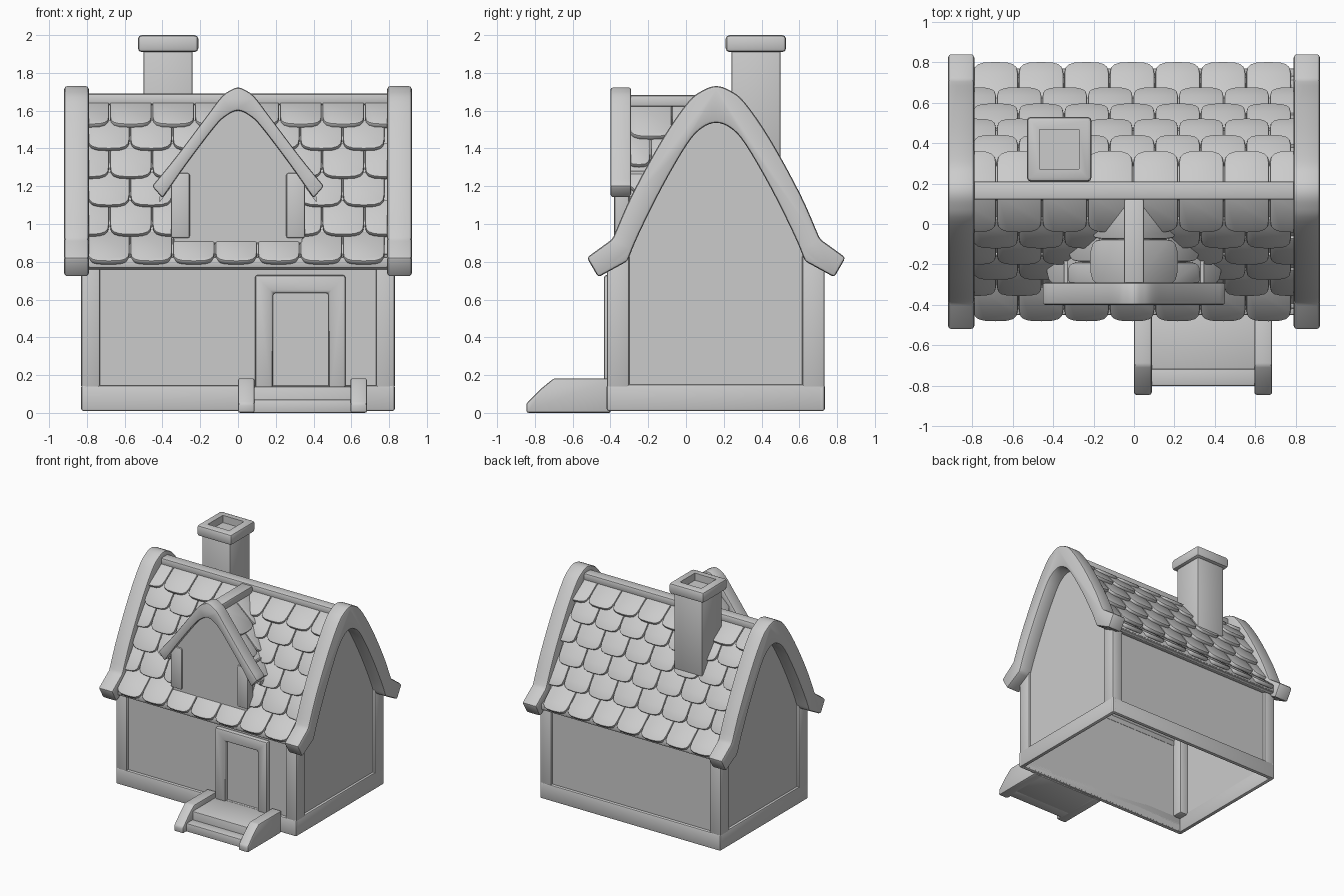
import bpy, bmesh, math
from mathutils import Vector

if "Cube" in bpy.data.objects:
    bpy.data.objects.remove(bpy.data.objects["Cube"])

CY = 0.16  # ridge line of the house in y


def finish(bm, name, bevel=0.0, seg=2):
    bmesh.ops.recalc_face_normals(bm, faces=bm.faces)
    if bevel:
        edges = [e for e in bm.edges if len(e.link_faces) == 2 and e.calc_face_angle(0) > 0.5]
        bmesh.ops.bevel(bm, geom=edges, offset=bevel, segments=seg, profile=0.5,
                        affect='EDGES', clamp_overlap=True)
    me = bpy.data.meshes.new(name)
    bm.to_mesh(me)
    bm.free()
    ob = bpy.data.objects.new(name, me)
    bpy.context.collection.objects.link(ob)
    return ob


def prism(name, pts, axis, lo, hi, bevel=0.0):
    """Extrude a profile: (y,z) points along x, or (x,z) points along y."""
    bm = bmesh.new()
    put = (lambda p, t: (t, p[0], p[1])) if axis == 'x' else (lambda p, t: (p[0], t, p[1]))
    a = [bm.verts.new(put(p, lo)) for p in pts]
    b = [bm.verts.new(put(p, hi)) for p in pts]
    bm.faces.new(a)
    bm.faces.new(b[::-1])
    for i in range(len(pts)):
        j = (i + 1) % len(pts)
        bm.faces.new((a[i], b[i], b[j], a[j]))
    return finish(bm, name, bevel)


def box(name, x, y, z, bevel=0.012):
    return prism(name, [(x[0], z[0]), (x[1], z[0]), (x[1], z[1]), (x[0], z[1])], 'y', y[0], y[1], bevel)


def mirrored(half):
    """Half profile starting on the centre line -> full left-to-right profile."""
    return [(-d, z) for d, z in half[:0:-1]] + list(half)


def smooth(pts, n=4):
    """Catmull-Rom curve through points."""
    v = [Vector(p) for p in pts]
    v = [2 * v[0] - v[1]] + v + [2 * v[-1] - v[-2]]
    out = []
    for i in range(1, len(v) - 2):
        a, b, c, d = v[i - 1:i + 3]
        for k in range(n):
            t = k / n
            out.append(0.5 * (2 * b + (c - a) * t + (2 * a - 5 * b + 4 * c - d) * t * t
                              + (3 * b - a - 3 * c + d) * t ** 3))
    return [tuple(p) for p in out] + [tuple(v[-2])]


def arch(outer, inner, ends):
    o, i = smooth(mirrored(outer)), smooth(mirrored(inner))
    left = [(-d, z) for d, z in ends]
    return o + list(ends) + i[::-1] + left[::-1]


def shift(pts):
    return [(d + CY, z) for d, z in pts]


def tile(bm, low, high, side, width, drop=0.025, over=0.05, thick=0.035):
    """One roof shingle with a rounded lower end, lying from low up to high."""
    low, high, side = Vector(low), Vector(high), Vector(side)
    n = side.cross(high - low).normalized()
    if n.z < 0:
        n = -n
    high = high - n * drop
    up = (high - low).normalized()
    length = (high - low).length + over
    a, r = width / 2 - 0.002, 0.075
    outline = [(a, length)]
    for k in range(9):
        t = math.pi * k / 8
        c, s = math.cos(t), math.sin(t)
        outline.append((math.copysign(a * abs(c) ** 0.65, c), r - r * max(s, 0) ** 0.65))
    outline.append((-a, length))
    top = [bm.verts.new(low + side * x + up * u) for x, u in outline]
    bot = [bm.verts.new(v.co - n * thick) for v in top]
    bm.faces.new(top)
    bm.faces.new(bot[::-1])
    for i in range(len(top)):
        j = (i + 1) % len(top)
        bm.faces.new((top[i], bot[i], bot[j], top[j]))


# Base beams
for name, y in (("front", (-0.42, -0.385)), ("back", (0.70, 0.735))):
    box("base_beam_" + name, (-0.83, 0.83), y, (0.01, 0.145))
for name, x in (("left", (-0.83, -0.795)), ("right", (0.795, 0.83))):
    box("base_beam_" + name, x, (-0.42, 0.735), (0.01, 0.15))

# Wall panels
box("front_wall", (-0.8, 0.8), (-0.395, -0.385), (0.02, 0.84), 0)
box("back_wall", (-0.8, 0.8), (0.70, 0.71), (0.02, 0.84), 0)
gable = shift(mirrored([(0, 1.6), (0.1, 1.57), (0.22, 1.42), (0.35, 1.19), (0.44, 1.0),
                        (0.55, 0.82), (0.55, 0.02)]))
for name, x in (("left", -0.81), ("right", 0.80)):
    prism("gable_wall_" + name, gable, 'x', x, x + 0.01)

# Corner posts
for sx in (-1, 1):
    xs = sorted((sx * 0.73, sx * 0.83))
    for y in ((-0.418, -0.30), (0.615, 0.733)):
        box("corner_post", xs, y, (0.13, 0.84))

# Curved gable trims with kicked-out eaves
trim = shift(arch([(0, 1.73), (0.07, 1.708), (0.15, 1.645), (0.285, 1.45), (0.445, 1.158), (0.55, 0.92)],
                  [(0, 1.535), (0.075, 1.508), (0.153, 1.423), (0.286, 1.195), (0.41, 0.946), (0.47, 0.803)],
                  [(0.685, 0.822), (0.625, 0.718)]))
prism("gable_trim_left", trim, 'x', -0.92, -0.79, 0.016)
prism("gable_trim_right", trim, 'x', 0.79, 0.92, 0.016)

# Main roof underlay
rows = [(0.645, 0.805), (0.52, 0.945), (0.44, 1.10), (0.365, 1.25), (0.285, 1.40), (0.205, 1.53), (0.05, 1.665)]
under = [(0, 1.64)] + [(d - 0.035, z - 0.03) for d, z in rows[-2::-1]]
under2 = [(0, 1.61)] + [(d - 0.06, z - 0.045) for d, z in rows[-2::-1]]
prism("roof_underlay", shift(mirrored(under) + mirrored(under2)[::-1]), 'x', -0.80, 0.80)

# Main roof shingles, staggered by row, left out inside the dormer
W = 0.225
for side in (-1, 1):
    bm = bmesh.new()
    for i in range(6):
        (d0, z0), (d1, z1) = rows[i], rows[i + 1]
        start, count = (-0.797, 7) if i % 2 == 0 else (-0.905, 8)
        for k in range(count):
            x = start + W * (k + 0.5)
            if side < 0 and 1 <= i <= 3 and abs(x) < 0.25:
                continue
            tile(bm, (x, CY + side * d0, z0), (x, CY + side * d1, z1), (1, 0, 0), W,
                 over=0.02 if i == 5 else 0.05)
    finish(bm, "roof_shingles_front" if side < 0 else "roof_shingles_back", 0.009)

# Ridge cap and eave beams
box("ridge_cap", (-0.8, 0.8), (0.12, 0.21), (1.63, 1.69))
for s in (-1, 1):
    ys = sorted((CY + s * 0.61, CY + s * 0.54))
    box("eave_beam", (-0.8, 0.8), ys, (0.765, 0.825))

# Dormer: arched trim, front, sides, posts
dtrim = arch([(0, 1.722), (0.04, 1.708), (0.09, 1.67), (0.17, 1.565), (0.33, 1.353), (0.455, 1.2)],
             [(0, 1.6), (0.064, 1.572), (0.127, 1.51), (0.275, 1.315), (0.40, 1.137)], [])
prism("dormer_trim", dtrim, 'y', -0.40, -0.29, 0.012)
prism("dormer_front", mirrored([(0, 1.63), (0.06, 1.61), (0.17, 1.5), (0.34, 1.28), (0.34, 0.9)]),
      'y', -0.367, -0.355)
for s in (-1, 1):
    xs = sorted((s * 0.255, s * 0.355))
    box("dormer_post", xs, (-0.38, -0.30), (0.925, 1.27))
    xs = sorted((s * 0.33, s * 0.345))
    prism("dormer_side", [(-0.36, 0.92), (-0.36, 1.28), (-0.17, 1.28)], 'x', *xs)

# Dormer roof: underlay, shingles, ridge
drows = [(0.435, 1.175), (0.33, 1.315), (0.22, 1.465), (0.03, 1.665)]
du = [(0, 1.65)] + [(d - 0.02, z - 0.03) for d, z in drows[-2::-1]]
prism("dormer_underlay", mirrored(du) + [(x, z - 0.03) for x, z in mirrored(du)[::-1]], 'y', -0.30, -0.04)


def roof_y(z):
    for (d0, z0), (d1, z1) in zip(rows, rows[1:]):
        if z <= z1:
            return CY - (d0 + (d1 - d0) * (z - z0) / (z1 - z0))
    return CY


bm = bmesh.new()
for s in (-1, 1):
    for i in range(3):
        (x0, z0), (x1, z1) = drows[i], drows[i + 1]
        for k in range(3):
            y = -0.30 + W * (k + (0.5 if i % 2 == 0 else 0.0))
            y0, y1 = max(y - W / 2, -0.31), min(y + W / 2, 0.10)
            if y0 < roof_y((z0 + z1) / 2):
                ym = (y0 + y1) / 2
                tile(bm, (s * x0, ym, z0), (s * x1, ym, z1), (0, 1, 0), y1 - y0,
                     over=0.01 if i == 2 else 0.04)
finish(bm, "dormer_shingles", 0.008)
box("dormer_ridge", (-0.05, 0.05), (-0.31, 0.125), (1.62, 1.682))

# Chimney with hollow cap
box("chimney", (-0.50, -0.24), (0.24, 0.50), (1.28, 1.93))
cap = box("chimney_cap", (-0.53, -0.21), (0.21, 0.53), (1.91, 2.0), 0.02)
bm = bmesh.new()
bm.from_mesh(cap.data)
top = max((f for f in bm.faces if f.normal.z > 0.99), key=lambda f: f.calc_area())
bmesh.ops.inset_region(bm, faces=[top], thickness=0.06)
hole = bmesh.ops.extrude_discrete_faces(bm, faces=[top])['faces'][0]
bmesh.ops.translate(bm, verts=hole.verts, vec=(0, 0, -0.06))
bm.to_mesh(cap.data)
bm.free()

# Door, frame
box("door", (0.17, 0.50), (-0.405, -0.39), (0.13, 0.65), 0)
frame = [(0.09, 0.13), (0.09, 0.73), (0.57, 0.73), (0.57, 0.13),
         (0.48, 0.13), (0.48, 0.635), (0.185, 0.635), (0.185, 0.13)]
prism("door_frame", frame, 'y', -0.435, -0.385, 0.015)

# Steps with sloped side blocks
box("upper_step", (0.07, 0.62), (-0.72, -0.40), (0.0, 0.14), 0.008)
box("lower_step", (0.07, 0.62), (-0.80, -0.70), (0.0, 0.07), 0.008)
cheek = [(-0.845, 0), (-0.845, 0.05), (-0.765, 0.13), (-0.70, 0.183), (-0.40, 0.183), (-0.40, 0)]
prism("step_side_left", cheek, 'x', 0.0, 0.088, 0.012)
prism("step_side_right", cheek, 'x', 0.595, 0.683, 0.012)

# Smooth shading with crisp edges
bpy.ops.object.select_all(action='SELECT')
bpy.context.view_layer.objects.active = cap
bpy.ops.object.shade_smooth_by_angle(angle=math.radians(35))
